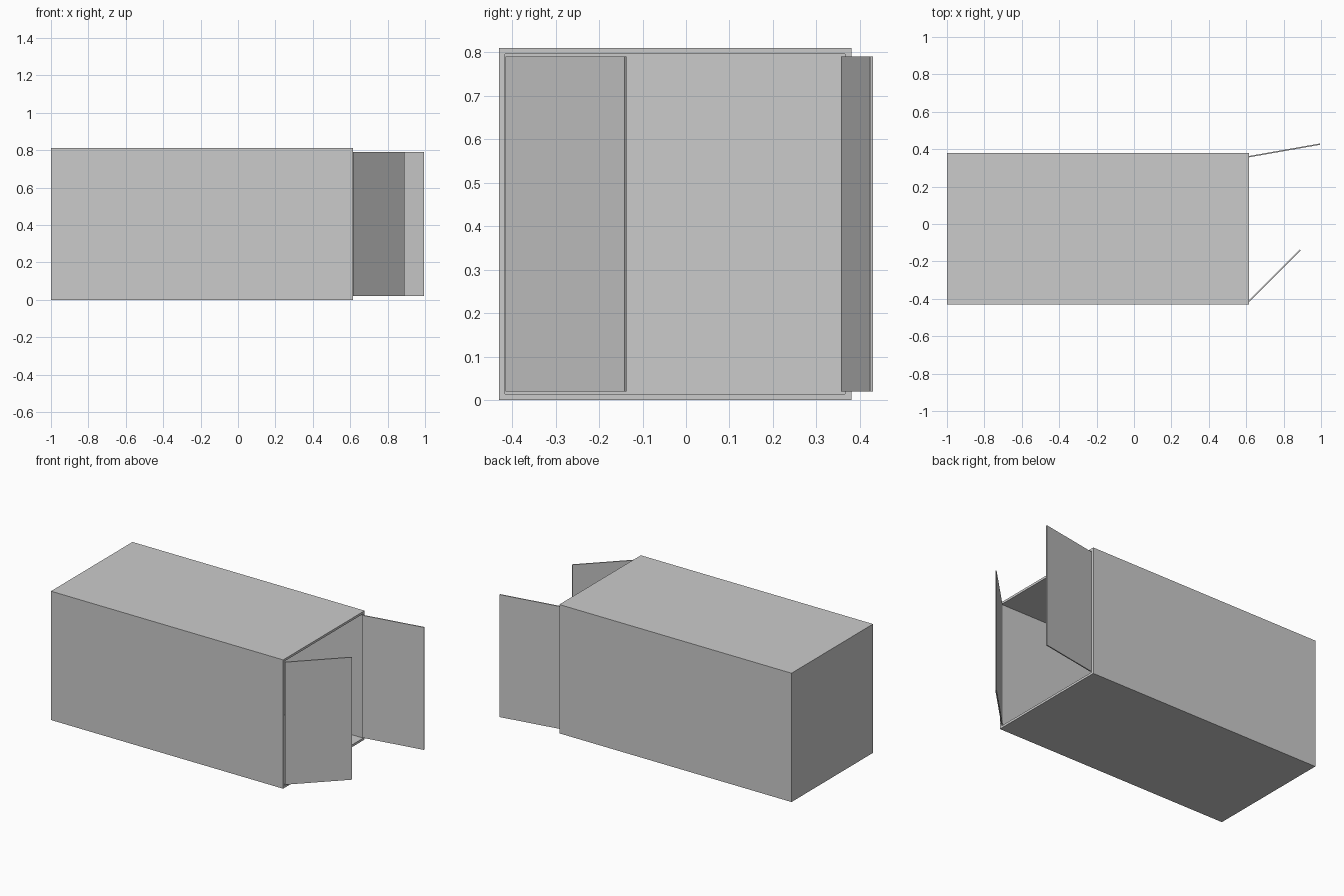
import bpy, bmesh
from math import radians
from mathutils import Matrix, Vector

if "Cube" in bpy.data.objects:
    bpy.data.objects.remove(bpy.data.objects["Cube"])

X0, X1, Y0, Y1, H = -1.0, 0.615, -0.43, 0.38, 0.81
WALL, DOOR_L, DOOR_T = 0.02, 0.386, 0.007


def block(bm, lo, hi):
    lo, hi = Vector(lo), Vector(hi)
    m = Matrix.Translation((lo + hi) / 2) @ Matrix.Diagonal((*(hi - lo), 1))
    bmesh.ops.create_cube(bm, size=1, matrix=m)


def finish(bm, name):
    bmesh.ops.recalc_face_normals(bm, faces=bm.faces)
    mesh = bpy.data.meshes.new(name)
    bm.to_mesh(mesh)
    bm.free()
    ob = bpy.data.objects.new(name, mesh)
    bpy.context.collection.objects.link(ob)
    return ob


# Hollow container body, open at the +x end
bm = bmesh.new()
block(bm, (X0, Y0, 0), (X1, Y1, H))
bm.normal_update()
end = max(bm.faces, key=lambda f: f.calc_center_median().x)
bmesh.ops.inset_region(bm, faces=[end], thickness=WALL)
inner = bmesh.ops.extrude_discrete_faces(bm, faces=[end])["faces"]
bmesh.ops.translate(bm, verts=inner[0].verts, vec=(X0 + WALL - X1, 0, 0))
finish(bm, "container_body")

# Two thin doors swung open about vertical hinges
for name, hinge_y, angle in (("left_door", -0.412, 45), ("right_door", 0.36, 10)):
    bm = bmesh.new()
    block(bm, (0, -DOOR_T / 2, WALL), (DOOR_L, DOOR_T / 2, H - WALL))
    door = finish(bm, name)
    door.location = (X1, hinge_y, 0)
    door.rotation_euler.z = radians(angle)
